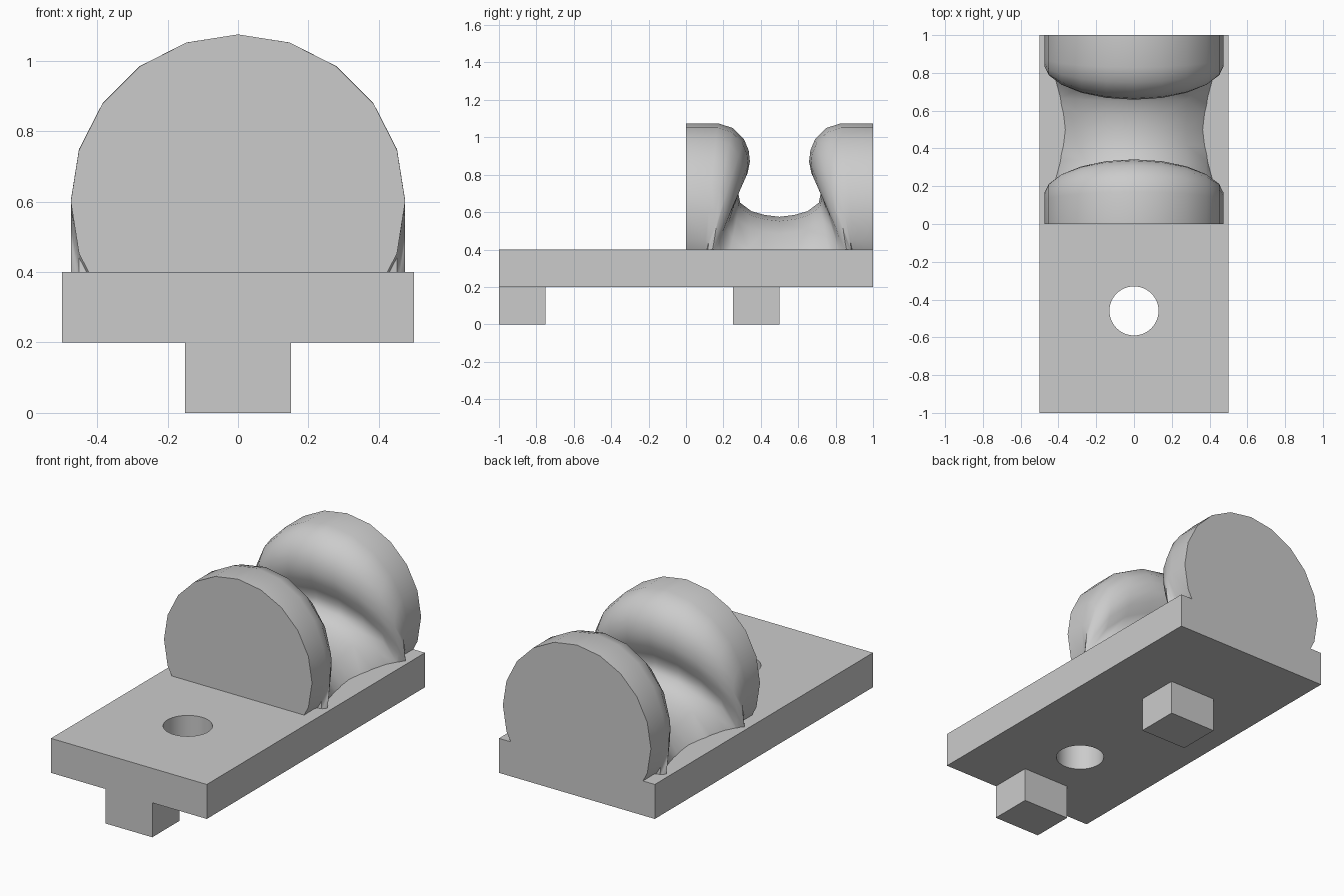
import bpy, bmesh
from math import sin, cos, pi, radians
from mathutils import Vector

default = bpy.data.objects.get("Cube")
if default:
    bpy.data.objects.remove(default, do_unlink=True)

# Single plain grey material
grey = bpy.data.materials.new("plain_grey")
grey.use_nodes = True
colour = (0.6, 0.6, 0.6, 1)
grey.diffuse_color = colour
grey.node_tree.nodes["Principled BSDF"].inputs["Base Color"].default_value = colour


def add_object(name, bm):
    bmesh.ops.recalc_face_normals(bm, faces=bm.faces[:])
    mesh = bpy.data.meshes.new(name)
    bm.to_mesh(mesh)
    bm.free()
    mesh.materials.append(grey)
    obj = bpy.data.objects.new(name, mesh)
    bpy.context.collection.objects.link(obj)
    return obj


def box(name, low, high):
    bm = bmesh.new()
    bmesh.ops.create_cube(bm, size=1)
    low, high = Vector(low), Vector(high)
    bmesh.ops.scale(bm, vec=high - low, verts=bm.verts[:])
    bmesh.ops.translate(bm, vec=(low + high) / 2, verts=bm.verts[:])
    return add_object(name, bm)


def select_only(obj):
    bpy.ops.object.select_all(action='DESELECT')
    obj.select_set(True)
    bpy.context.view_layer.objects.active = obj


def smooth(obj, angle=35):
    select_only(obj)
    bpy.ops.object.shade_smooth_by_angle(angle=radians(angle))


# Base plate with a round hole near the front
plate = box("base_plate", (-0.5, -1, 0.2), (0.5, 1, 0.4))
bm = bmesh.new()
bmesh.ops.create_cone(bm, cap_ends=True, segments=48, radius1=0.13, radius2=0.13, depth=1)
bmesh.ops.translate(bm, vec=(0, -0.46, 0.3), verts=bm.verts[:])
cutter = add_object("hole_cutter", bm)
cutter.hide_render = True
hole = plate.modifiers.new("hole", 'BOOLEAN')
hole.operation = 'DIFFERENCE'
hole.solver = 'EXACT'
hole.object = cutter
select_only(plate)
bpy.ops.object.modifier_apply(modifier=hole.name)
bpy.data.objects.remove(cutter, do_unlink=True)
smooth(plate)

# Pegs under the plate
box("front_peg", (-0.15, -1, 0), (0.15, -0.75, 0.2))
box("rear_peg", (-0.15, 0.25, 0), (0.15, 0.5, 0.2))

# Sagging round saddle: tilted rings given by top point (y, z) and tilt
RADIUS, SIDES, FLOOR = 0.475, 20, 0.4
half = [
    (0, 1.075, 0), (0.17, 1.075, 6), (0.25, 1.05, 12), (0.31, 0.99, 18),
    (0.335, 0.93, 22), (0.342, 0.87, 24), (0.33, 0.81, 24), (0.30, 0.75, 22),
    (0.28, 0.70, 18), (0.29, 0.65, 12), (0.35, 0.605, 5), (0.42, 0.585, 2),
]
rings = half + [(0.5, 0.575, 0)] + [(1 - y, z, -t) for y, z, t in reversed(half)]

bm = bmesh.new()
loops = []
for y, z, tilt in rings:
    t = radians(tilt)
    loop = []
    for i in range(SIDES):
        a = 2 * pi * i / SIDES
        drop = RADIUS * (1 - cos(a))
        loop.append(bm.verts.new((RADIUS * sin(a), y - drop * sin(t), z - drop * cos(t))))
    loops.append(loop)
for a, b in zip(loops, loops[1:]):
    for i in range(SIDES):
        j = (i + 1) % SIDES
        bm.faces.new((a[i], a[j], b[j], b[i]))
bm.faces.new(loops[0])
bm.faces.new(loops[-1])
bmesh.ops.recalc_face_normals(bm, faces=bm.faces[:])
# Trim everything below the plate top
bmesh.ops.bisect_plane(bm, geom=bm.verts[:] + bm.edges[:] + bm.faces[:],
                       plane_co=(0, 0, FLOOR), plane_no=(0, 0, 1), clear_inner=True)
saddle = add_object("cable_saddle", bm)
smooth(saddle, 50)
